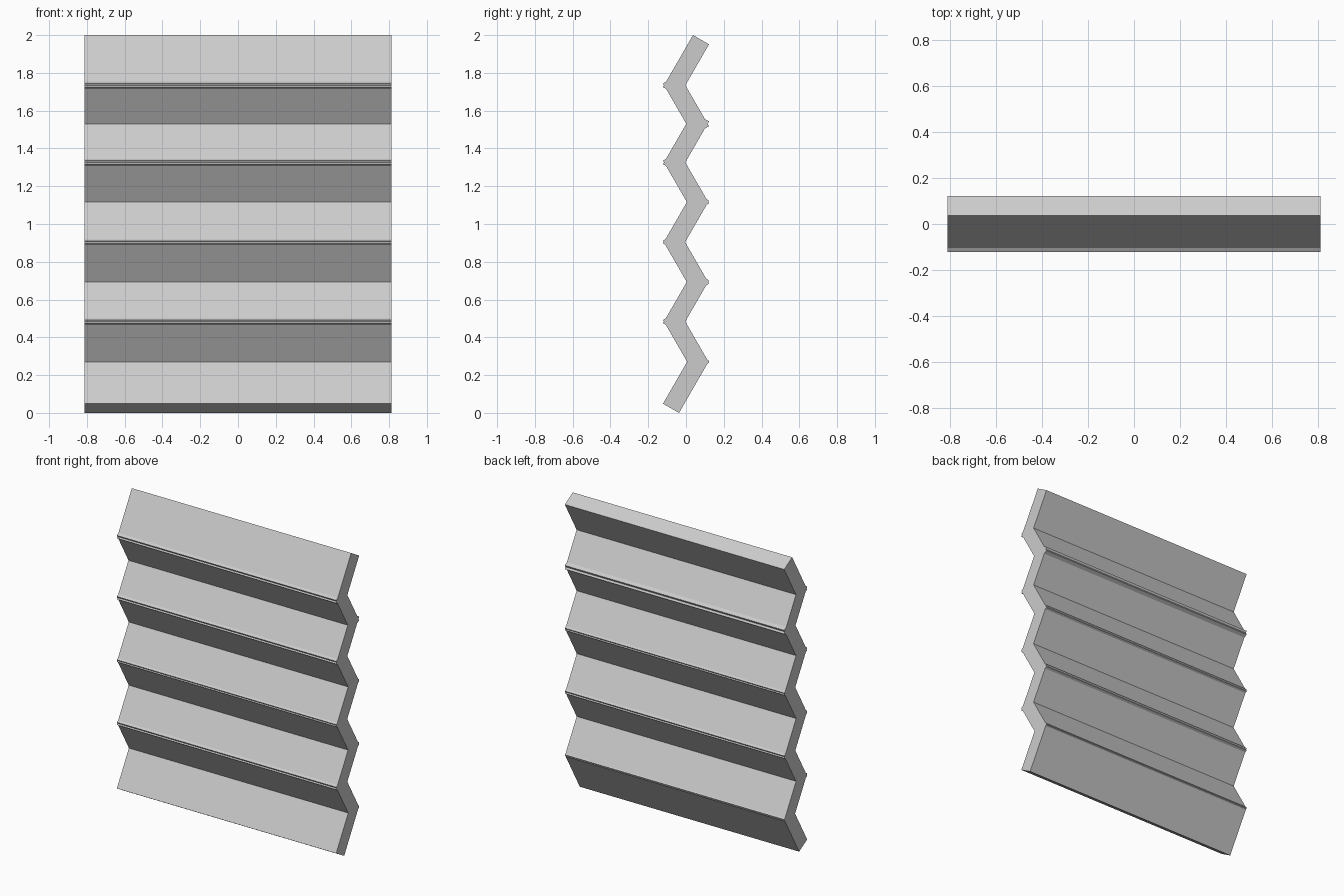
import bpy
from math import radians

if "Cube" in bpy.data.objects:
    bpy.data.objects.remove(bpy.data.objects["Cube"])

WIDTH, LENGTH, THICK = 1.626, 0.318, 0.098
# centre height of each slat, bottom to top
heights = [0.162, 0.379, 0.588, 0.798, 1.010, 1.222, 1.430, 1.631, 1.838]


def add_slat(index, z):
    # slats lean back and forward in turn; their square ends poke past each fold
    lean = -30 if index % 2 == 0 else 30
    bpy.ops.mesh.primitive_cube_add(size=1, location=(0, 0, z),
                                    rotation=(radians(lean), 0, 0))
    slat = bpy.context.object
    slat.name = f"folded_slat_{index + 1}"
    slat.scale = (WIDTH, THICK, LENGTH)


# zigzag panel of overlapping slats
for i, z in enumerate(heights):
    add_slat(i, z)
